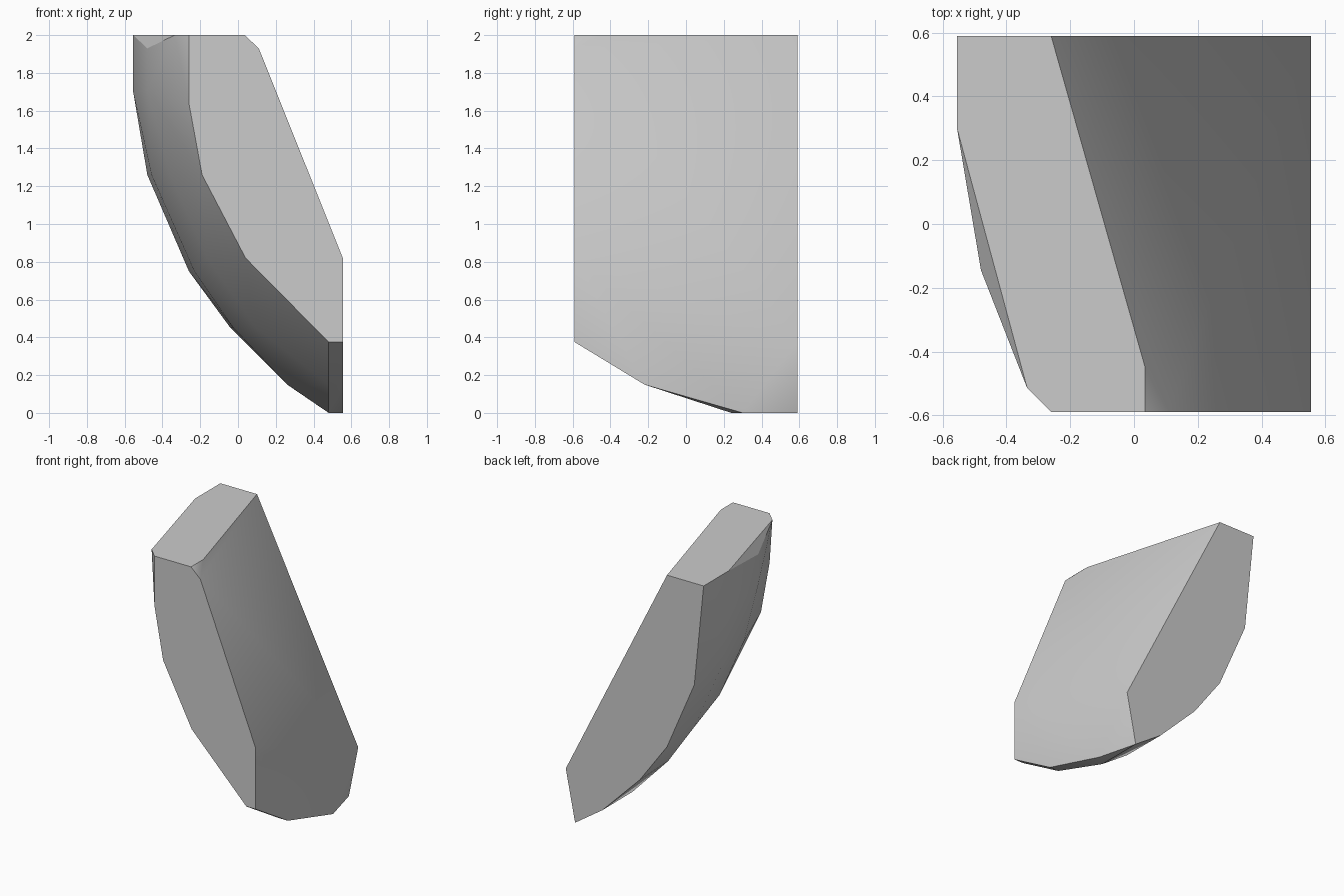
import bpy
import bmesh
import math

cube = bpy.data.objects.get("Cube")
if cube:
    bpy.data.objects.remove(cube, do_unlink=True)

W, D = 0.555, 0.59          # half width and half depth of the block
CENTRE = (1.9, 0.62, 2.0)   # centre of the rounded outer side
RADIUS = 2.5


def on_dome(y, z):
    """Point of the rounded outer side at a given depth and height."""
    dy, dz = y - CENTRE[1], z - CENTRE[2]
    return (CENTRE[0] - math.sqrt(RADIUS ** 2 - dy ** 2 - dz ** 2), y, z)


# Flat front outline (x, z)
front = [(-0.26, 2), (0.035, 2), (0.11, 1.93), (W, 0.82), (W, 0.375),
         (0.48, 0.375), (0.04, 0.82), (-0.19, 1.26), (-0.26, 1.64)]
# Flat back outline (x, z)
back = [(-0.26, 2), (-W, 2), (-0.48, 1.26), (-0.26, 0.75),
        (-0.04, 0.45), (0.26, 0.15), (0.48, 0), (W, 0.375)]
# Chipped corners along the top, the inner side and the foot
corners = [(0.035, -0.45, 2), (-0.335, -0.515, 2), (-W, 0.3, 2),
           (-W, 0.3, 1.70), (-0.48, -0.145, 1.93), (-0.48, -0.145, 1.71),
           (W, -0.22, 0.15), (W, 0.3, 0), (0.48, -0.22, 0.15), (0.48, 0.24, 0)]

points = [(x, -D, z) for x, z in front] + [(x, D, z) for x, z in back] + corners
points += [on_dome(-0.15, z) for z in (1.26, 0.82, 0.45)]
points += [on_dome(0.24, z) for z in (1.26, 0.75, 0.45, 0.15)]

# Wrap the points into one solid chunk
bm = bmesh.new()
for p in points:
    bm.verts.new(p)
hull = bmesh.ops.convex_hull(bm, input=bm.verts[:])
loose = {v for v in hull["geom_interior"] + hull["geom_unused"]
         if isinstance(v, bmesh.types.BMVert)}
bmesh.ops.delete(bm, geom=list(loose), context='VERTS')
bmesh.ops.dissolve_limit(bm, angle_limit=math.radians(1),
                         verts=bm.verts[:], edges=bm.edges[:])
bmesh.ops.recalc_face_normals(bm, faces=bm.faces[:])

mesh = bpy.data.meshes.new("stone_chunk")
bm.to_mesh(mesh)
bm.free()
chunk = bpy.data.objects.new("stone_chunk", mesh)
bpy.context.collection.objects.link(chunk)

# Plain grey stone
grey = (0.6, 0.6, 0.6, 1)
mat = bpy.data.materials.new("grey_stone")
mat.use_nodes = True
mat.diffuse_color = grey
mat.node_tree.nodes["Principled BSDF"].inputs["Base Color"].default_value = grey
mesh.materials.append(mat)

# Smooth the curved sides, keep the cut edges crisp
bpy.ops.object.select_all(action='DESELECT')
chunk.select_set(True)
bpy.context.view_layer.objects.active = chunk
bpy.ops.object.shade_smooth_by_angle(angle=math.radians(30))
